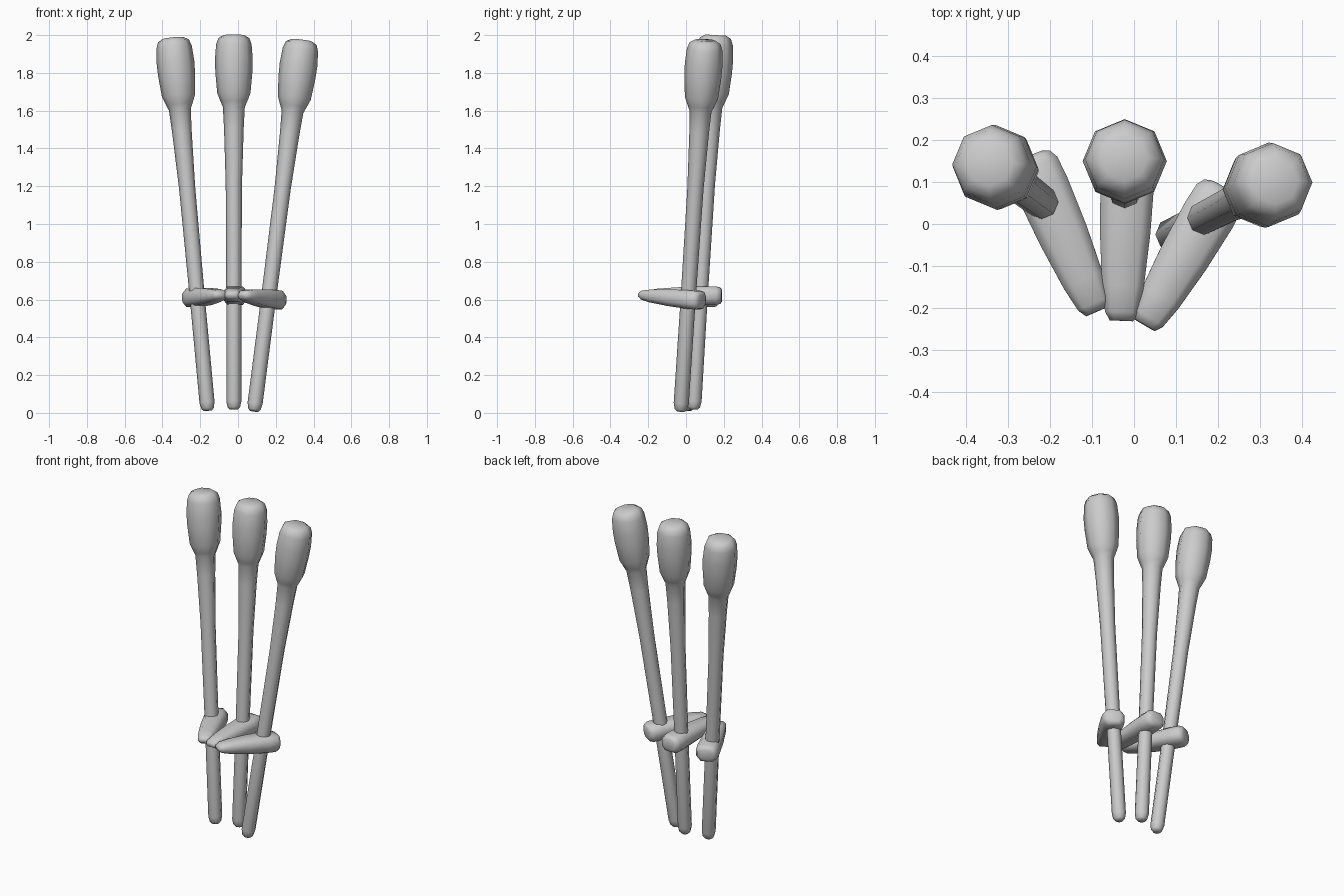
import bpy, bmesh, math
from mathutils import Vector

if "Cube" in bpy.data.objects:
    bpy.data.objects.remove(bpy.data.objects["Cube"])


def loft(name, rings):
    """Skin a list of equal-length vertex rings and close both ends."""
    bm = bmesh.new()
    loops = [[bm.verts.new(p) for p in ring] for ring in rings]
    n = len(loops[0])
    for a, b in zip(loops, loops[1:]):
        for i in range(n):
            j = (i + 1) % n
            bm.faces.new((a[i], a[j], b[j], b[i]))
    bm.faces.new(loops[0][::-1])
    bm.faces.new(loops[-1])
    bmesh.ops.recalc_face_normals(bm, faces=bm.faces)
    for f in bm.faces:
        f.smooth = True
    mesh = bpy.data.meshes.new(name)
    bm.to_mesh(mesh)
    bm.free()
    obj = bpy.data.objects.new(name, mesh)
    bpy.context.collection.objects.link(obj)
    return obj


# (fraction along stick, radius): rounded foot, flaring shaft, thick head
STICK = [(0, .022), (.006, .033), (.022, .040), (.3, .040), (.6, .043),
         (.75, .052), (.808, .058), (.822, .070), (.845, .088), (.9, .098),
         (.935, .100), (.975, .094), (.992, .082), (1, .055)]


def stick(name, foot, top):
    foot, top = Vector(foot), Vector(top)
    axis = (top - foot).normalized()
    u = Vector((0, 1, 0)).cross(axis).normalized()
    v = axis.cross(u)
    rings = []
    for t, r in STICK:
        c = foot.lerp(top, t)
        rings.append([c + r * (math.cos(k * math.pi / 4) * u +
                               math.sin(k * math.pi / 4) * v) for k in range(8)])
    return loft(name, rings)


# (fraction along bar, half width, half height): narrow tip to blunt back end
BAR = [(0, .028, .012), (.05, .040, .024), (.2, .050, .034), (.5, .060, .044),
       (.8, .064, .049), (.93, .062, .049), (.98, .052, .043), (1, .035, .030)]
OCT = [(1, .45), (.62, 1), (-.62, 1), (-1, .45),
       (-1, -.45), (-.62, -1), (.62, -1), (1, -.45)]


def bar(name, tip, back):
    tip, back = Vector(tip), Vector(back)
    d = (back - tip).normalized()
    side = d.cross(Vector((0, 0, 1))).normalized()
    up = side.cross(d)
    rings = [[tip.lerp(back, t) + side * w * a + up * h * b for a, b in OCT]
             for t, w, h in BAR]
    return loft(name, rings)


# Three fanned sticks
stick("left_stick", (-.16, .007, .012), (-.343, .145, 1.985))
stick("middle_stick", (-.022, .040, .018), (-.022, .157, 2.0))
stick("right_stick", (.085, -.028, .008), (.337, .102, 1.973))

# Three tapered cross bars meeting at the front
bar("left_bar", (-.088, -.208, .625), (-.25, .160, .608))
bar("middle_bar", (-.030, -.230, .625), (-.012, .190, .620))
bar("right_bar", (.025, -.240, .625), (.215, .085, .595))
